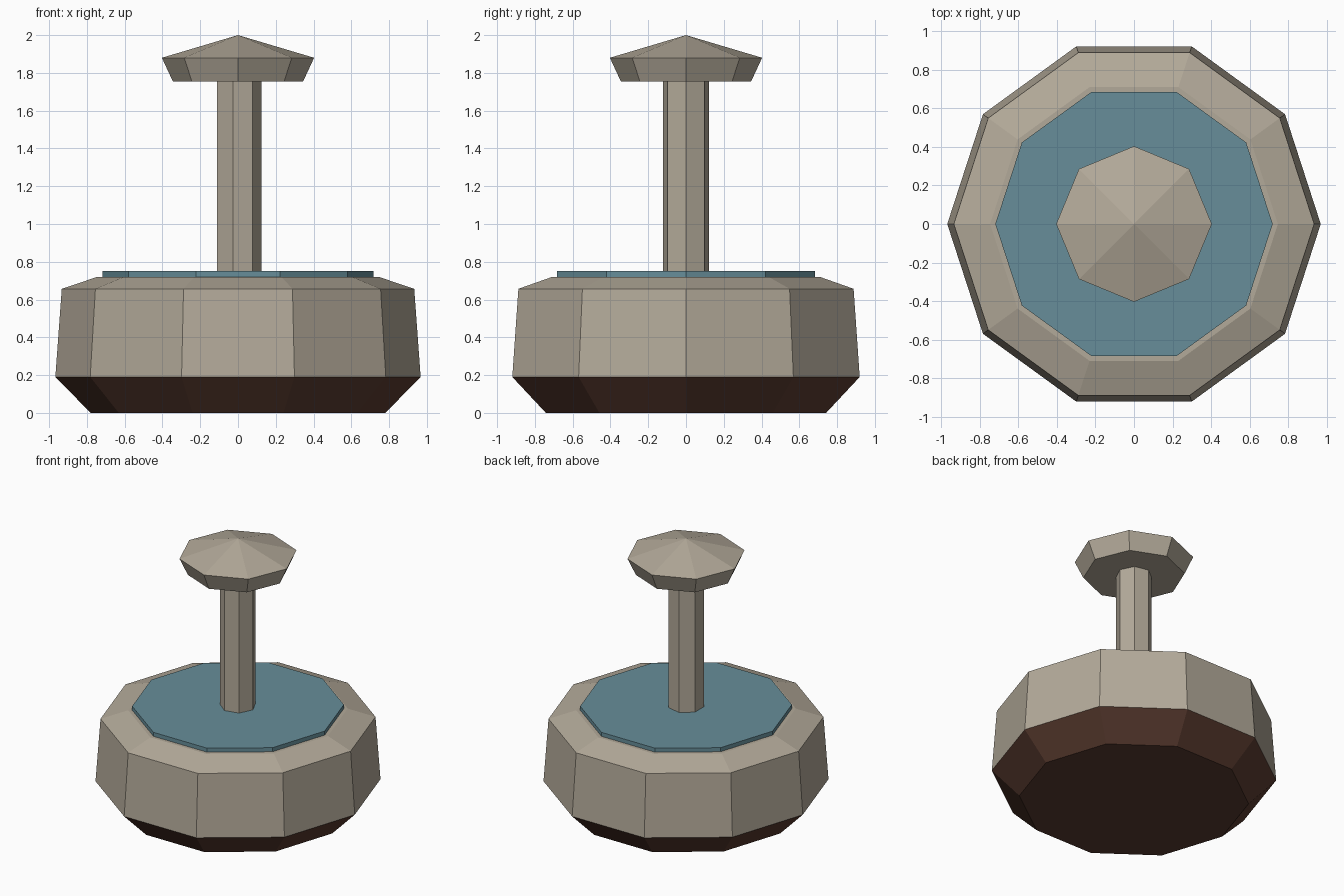
import bpy, bmesh
from math import cos, sin, tau

if "Cube" in bpy.data.objects:
    bpy.data.objects.remove(bpy.data.objects["Cube"])


def material(name, color):
    m = bpy.data.materials.new(name)
    m.diffuse_color = (*color, 1)
    m.use_nodes = True
    m.node_tree.nodes["Principled BSDF"].inputs["Base Color"].default_value = m.diffuse_color
    return m


def turned(name, sides, profile, mat):
    """Closed flat-sided solid from (radius, z) rings, bottom to top."""
    bm = bmesh.new()
    rings = []
    for r, z in profile:
        if r == 0:
            rings.append([bm.verts.new((0, 0, z))] * sides)
        else:
            rings.append([bm.verts.new((r * cos(tau * i / sides), r * sin(tau * i / sides), z))
                          for i in range(sides)])
    for low, high in zip(rings, rings[1:]):
        for i in range(sides):
            j = (i + 1) % sides
            corners = [low[i], low[j], high[j], high[i]]
            bm.faces.new(list(dict.fromkeys(corners)))
    bm.faces.new(rings[0][::-1])
    if profile[-1][0] > 0:
        bm.faces.new(rings[-1])
    bmesh.ops.recalc_face_normals(bm, faces=bm.faces)
    mesh = bpy.data.meshes.new(name)
    bm.to_mesh(mesh)
    bm.free()
    mesh.materials.append(mat)
    obj = bpy.data.objects.new(name, mesh)
    bpy.context.collection.objects.link(obj)
    return obj


stone = material("stone", (0.45, 0.40, 0.32))
earth = material("dark_earth", (0.10, 0.043, 0.028))
water = material("water", (0.135, 0.27, 0.32))

# ten-sided basin: dark foot, stone wall with sloped rim, water slab
turned("basin_foot", 10, [(0.78, 0), (0.967, 0.19)], earth)
turned("basin_wall", 10, [(0.967, 0.19), (0.933, 0.657), (0.745, 0.72)], stone)
turned("water_surface", 10, [(0.718, 0.70), (0.718, 0.75)], water)

# seven-sided column and eight-sided pointed cap
turned("column", 7, [(0.124, 0.70), (0.124, 1.77)], stone)
turned("column_cap", 8, [(0.345, 1.755), (0.403, 1.88), (0, 2.0)], stone)
